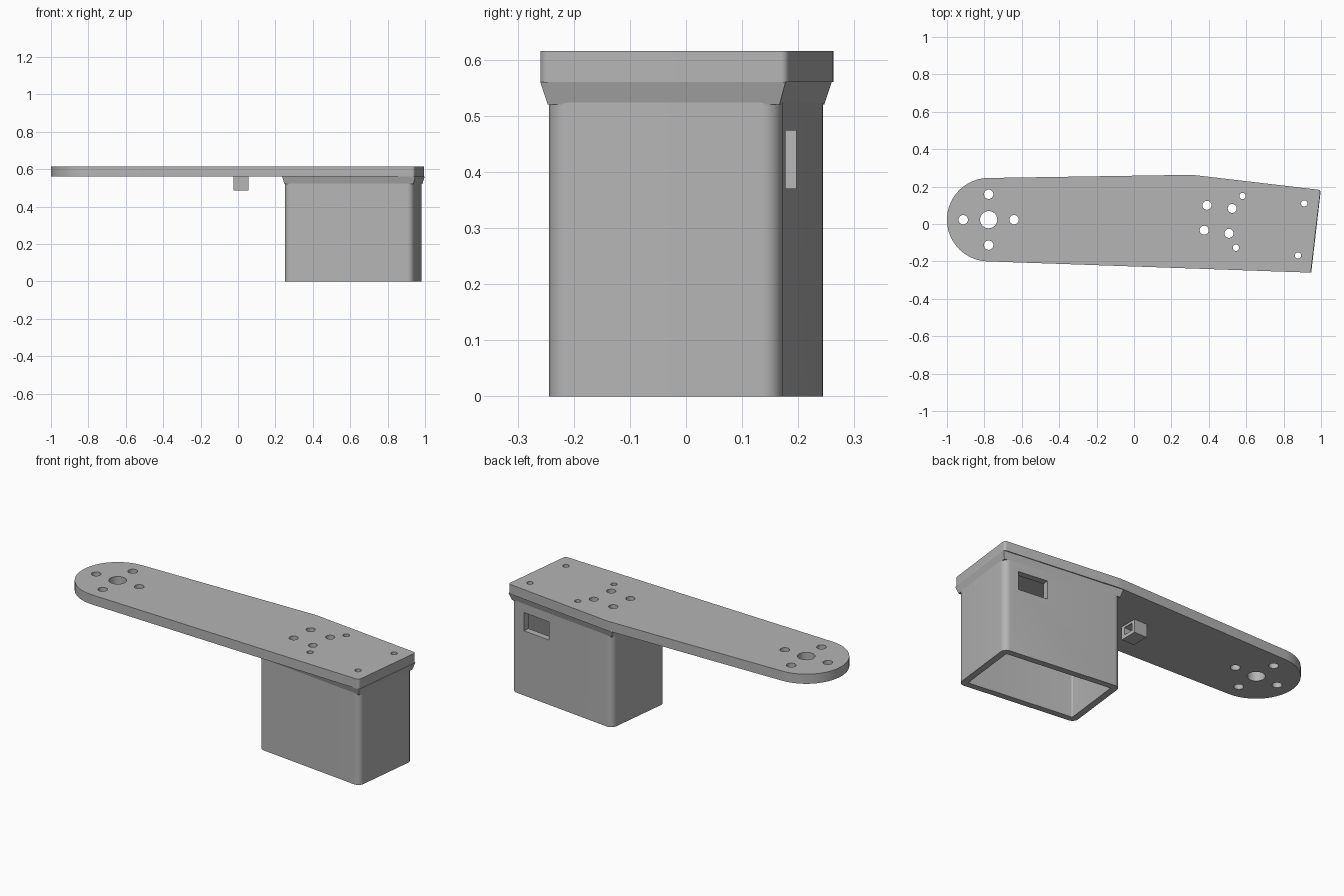
import bpy, bmesh, math
from mathutils import Matrix, Vector

if "Cube" in bpy.data.objects:
    bpy.data.objects.remove(bpy.data.objects["Cube"])

# Single grey plastic
grey = bpy.data.materials.new("grey_plastic")
grey.use_nodes = True
colour = (0.46, 0.46, 0.46, 1)
grey.diffuse_color = colour
grey.node_tree.nodes["Principled BSDF"].inputs["Base Color"].default_value = colour

PLATE_Z, TOP_Z = 0.56, 0.615
LENGTH, WIDTH, WALL = 0.695, 0.418, 0.036
TILT = Matrix.Translation((0.617, 0, 0)) @ Matrix.Rotation(math.radians(-6.6), 4, "Z")


def finish(name, bm, matrix=Matrix()):
    bmesh.ops.recalc_face_normals(bm, faces=bm.faces)
    mesh = bpy.data.meshes.new(name)
    bm.to_mesh(mesh)
    bm.free()
    mesh.transform(matrix)
    mesh.materials.append(grey)
    obj = bpy.data.objects.new(name, mesh)
    bpy.context.collection.objects.link(obj)
    return obj


def prism(name, outline, z0, z1, rounding=0, sharp_from=None, matrix=Matrix()):
    """Extrude an outline, rounding the first few corners."""
    bm = bmesh.new()
    verts = [bm.verts.new((x, y, z0)) for x, y in outline]
    bm.faces.new(verts)
    if rounding:
        bmesh.ops.bevel(bm, geom=verts[:sharp_from], offset=rounding, segments=8,
                        profile=0.5, affect="VERTICES")
    top = bmesh.ops.extrude_face_region(bm, geom=bm.faces[:])["geom"]
    bmesh.ops.translate(bm, vec=(0, 0, z1 - z0),
                        verts=[v for v in top if isinstance(v, bmesh.types.BMVert)])
    return finish(name, bm, matrix)


def rect(x0, x1, y0, y1):
    return [(x1, y1), (x1, y0), (x0, y0), (x0, y1)]


def centred(length, width):
    return rect(-length / 2, length / 2, -width / 2, width / 2)


def activate(obj):
    bpy.ops.object.select_all(action="DESELECT")
    obj.select_set(True)
    bpy.context.view_layer.objects.active = obj


def cut(obj, cutter):
    activate(obj)
    mod = obj.modifiers.new("cut", "BOOLEAN")
    mod.operation, mod.solver, mod.object = "DIFFERENCE", "EXACT", cutter
    bpy.ops.object.modifier_apply(modifier=mod.name)
    bpy.data.objects.remove(cutter)


def smooth(obj):
    activate(obj)
    bpy.ops.object.shade_smooth_by_angle(angle=math.radians(30))


# Arm plate: round end, straight sides, slanted square end
hub = Vector((-0.777, 0.023))
radius = 0.223
outline = [(0.31, 0.263), (0.997, 0.182), (0.945, -0.26)]
for i in range(33):
    a = math.radians(-90 - 180 * i / 32)
    outline.append((hub.x + radius * math.cos(a), hub.y + radius * math.sin(a)))
plate = prism("arm_plate", outline, PLATE_Z, TOP_Z, 0.014, 3)

# Screw and shaft holes through the plate
holes = [(hub.x, hub.y, 0.046)]
for dx, dy in ((1, 0), (-1, 0), (0, 1), (0, -1)):
    holes.append((hub.x + 0.136 * dx, hub.y + 0.136 * dy, 0.025))
for x, y in ((0.39, 0.1), (0.525, 0.083), (0.375, -0.033), (0.508, -0.05)):
    holes.append((x, y, 0.024))
for x, y in ((0.58, 0.15), (0.545, -0.127), (0.91, 0.11), (0.877, -0.168)):
    holes.append((x, y, 0.017))
bm = bmesh.new()
for x, y, r in holes:
    bmesh.ops.create_cone(bm, cap_ends=True, segments=32, radius1=r, radius2=r, depth=0.3,
                          matrix=Matrix.Translation((x, y, TOP_Z)))
cut(plate, finish("hole_cutter", bm))
smooth(plate)


def cavity():
    return prism("cavity_cutter", centred(LENGTH - 2 * WALL, WIDTH - 2 * WALL),
                 -0.1, TOP_Z + 0.1, 0.008, matrix=TILT)


# Open-bottomed housing with a window in its back wall
housing = prism("housing", centred(LENGTH, WIDTH), 0, PLATE_Z, 0.034, matrix=TILT)
cut(housing, cavity())
end = LENGTH / 2
cut(housing, prism("window_cutter", rect(end - 0.258, end - 0.086, 0.12, 0.3),
                   0.37, 0.474, matrix=TILT))
smooth(housing)

# Flared collar between housing and plate
bm = bmesh.new()
bmesh.ops.create_cube(bm, size=1)
for v in bm.verts:
    flare = 0.022 if v.co.z > 0 else -0.002
    v.co = (v.co.x * (LENGTH + flare), v.co.y * (WIDTH + flare),
            PLATE_Z if v.co.z > 0 else 0.52)
collar = finish("collar", bm, TILT)
cut(collar, cavity())

# Cable guide: small square loop under the plate
guide = prism("cable_guide", rect(-0.025, 0.055, -0.03, 0.07), 0.485, PLATE_Z)
cut(guide, prism("guide_cutter", rect(-0.1, 0.1, -0.01, 0.05), 0.505, 0.547))
